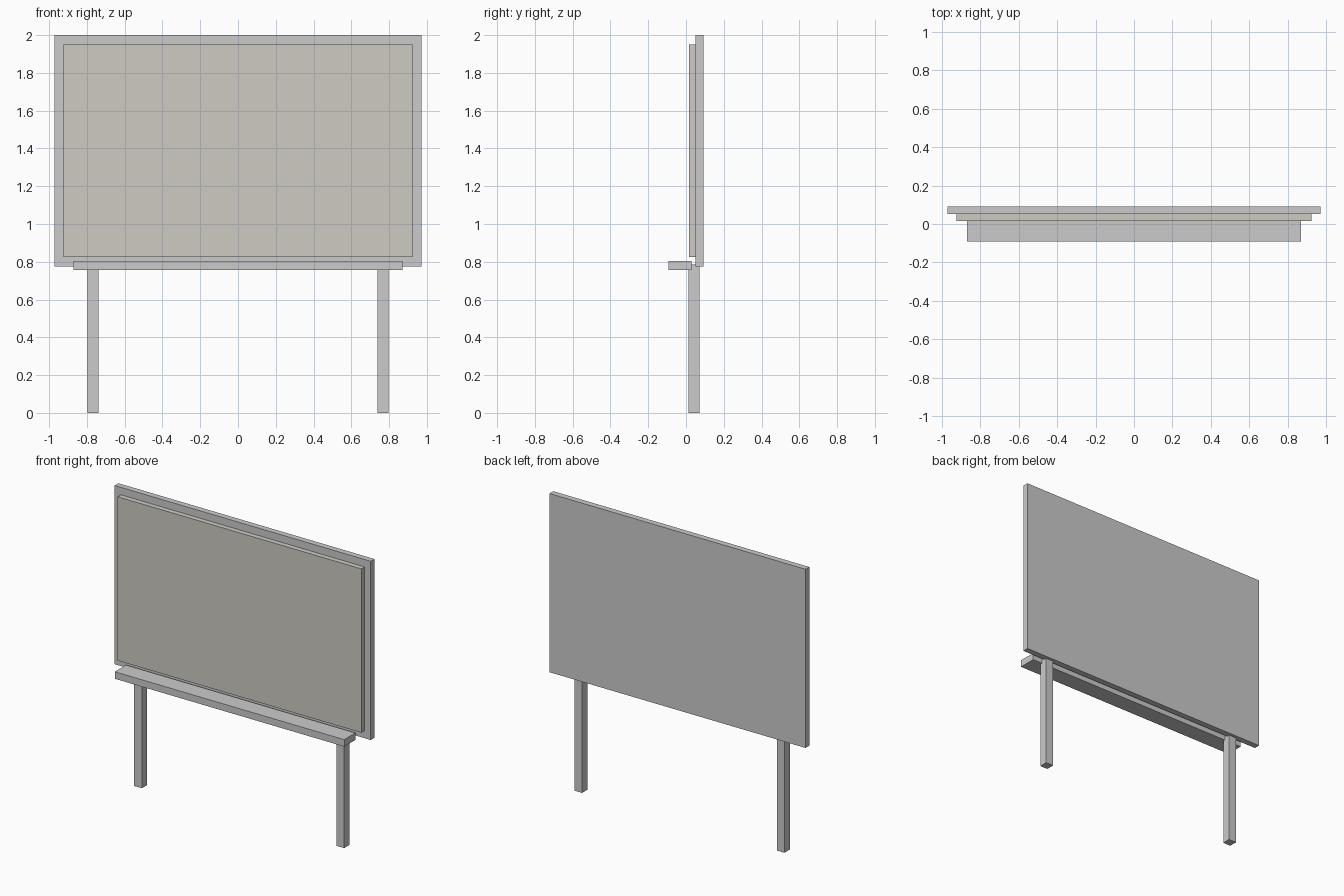
import bpy

if "Cube" in bpy.data.objects:
    bpy.data.objects.remove(bpy.data.objects["Cube"])


def box(name, x, y, z):
    """Axis-aligned box from (min, max) ranges."""
    bpy.ops.mesh.primitive_cube_add(size=1, location=[sum(r) / 2 for r in (x, y, z)])
    ob = bpy.context.object
    ob.name = name
    ob.scale = [r[1] - r[0] for r in (x, y, z)]
    bpy.ops.object.transform_apply(location=False, rotation=False, scale=True)
    return ob


# Backing frame
box("board_frame", (-0.972, 0.972), (0.051, 0.092), (0.774, 2.0))

# Writing surface, proud of the frame
surface = box("writing_surface", (-0.925, 0.925), (0.016, 0.051), (0.825, 1.949))
mat = bpy.data.materials.new("warm_grey_surface")
mat.diffuse_color = (0.62, 0.60, 0.55, 1)
mat.use_nodes = True
mat.node_tree.nodes["Principled BSDF"].inputs["Base Color"].default_value = mat.diffuse_color
surface.data.materials.append(mat)

# Ledge below the surface
box("tray", (-0.871, 0.871), (-0.092, 0.029), (0.756, 0.804))

# Legs
for side, cx in (("left", -0.768), ("right", 0.768)):
    box(side + "_leg", (cx - 0.029, cx + 0.029), (0.013, 0.071), (0.0, 0.785))
